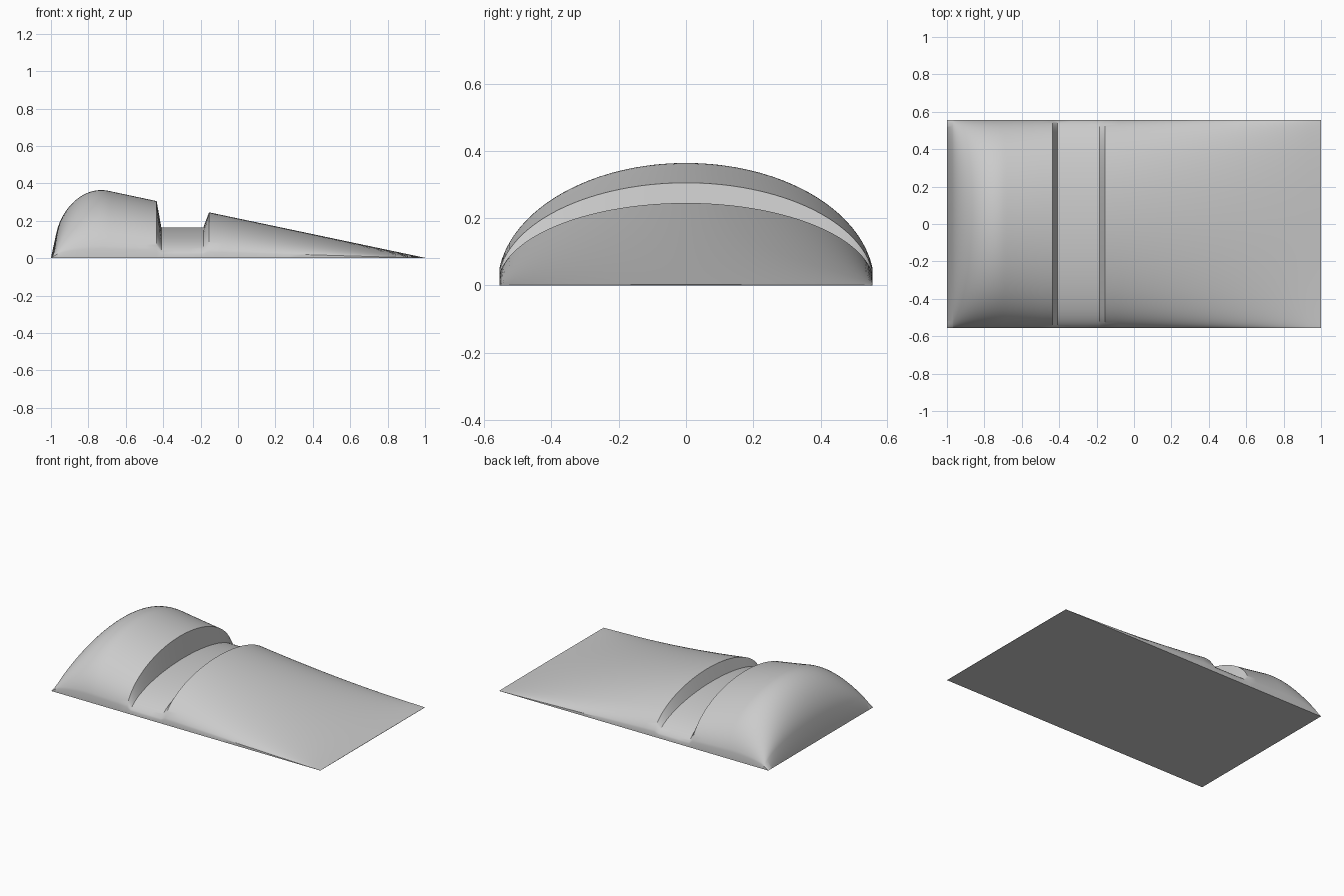
import bpy, bmesh, math
from mathutils import Vector
from mathutils.geometry import interpolate_bezier

cube = bpy.data.objects.get("Cube")
if cube:
    bpy.data.objects.remove(cube, do_unlink=True)

HALF_WIDTH = 0.555
ELLIPSE = 0.5603      # slightly wider than the body, leaving a low side wall
SIDES = 64


def material(name, rgb):
    mat = bpy.data.materials.new(name)
    mat.use_nodes = True
    mat.diffuse_color = (*rgb, 1)
    mat.node_tree.nodes["Principled BSDF"].inputs["Base Color"].default_value = (*rgb, 1)
    return mat


def ramp(a, b, steps):
    """Evenly spaced ridge points from a up to, but not including, b."""
    return [tuple(Vector(a).lerp(Vector(b), i / steps)) for i in range(steps)]


# Ridge line along the length: rounded nose, shoulder, groove, long wedge
nose = interpolate_bezier(Vector((-0.97, 0.14)), Vector((-0.94, 0.27)),
                          Vector((-0.82, 0.395)), Vector((-0.68, 0.357)), 24)
ridge = [(-1, 0.002)] + [tuple(p[:2]) for p in nose[:-1]]
ridge += ramp((-0.68, 0.357), (-0.435, 0.305), 4)
ridge += ramp((-0.435, 0.305), (-0.41, 0.165), 1)
ridge += ramp((-0.41, 0.165), (-0.185, 0.165), 3)
ridge += ramp((-0.185, 0.165), (-0.155, 0.245), 1)
ridge += ramp((-0.155, 0.245), (1, 0.002), 16) + [(1, 0.002)]


def section(bm, x, height):
    """Flat-bottomed cross-section with an elliptical crown."""
    limit = math.asin(HALF_WIDTH / ELLIPSE)
    angles = [limit * (2 * i / SIDES - 1) for i in range(SIDES + 1)]
    crown = [bm.verts.new((x, ELLIPSE * math.sin(a), height * math.cos(a))) for a in angles]
    base = [bm.verts.new((x, s * HALF_WIDTH, 0)) for s in (1, -1)]
    return crown + base


# Loft the sections into one closed body
bm = bmesh.new()
rings = [section(bm, x, h) for x, h in ridge]
for r, s in zip(rings, rings[1:]):
    for i in range(len(r)):
        j = (i + 1) % len(r)
        bm.faces.new((r[i], r[j], s[j], s[i]))
bm.faces.new(rings[0])
bm.faces.new(rings[-1])
bmesh.ops.recalc_face_normals(bm, faces=bm.faces)

mesh = bpy.data.meshes.new("grooved_wedge_body")
bm.to_mesh(mesh)
bm.free()
body = bpy.data.objects.new("grooved_wedge_body", mesh)
bpy.context.collection.objects.link(body)
mesh.materials.append(material("light_grey", (0.6, 0.6, 0.6)))

bpy.ops.object.select_all(action="DESELECT")
body.select_set(True)
bpy.context.view_layer.objects.active = body
bpy.ops.object.shade_smooth_by_angle(angle=math.radians(30))
